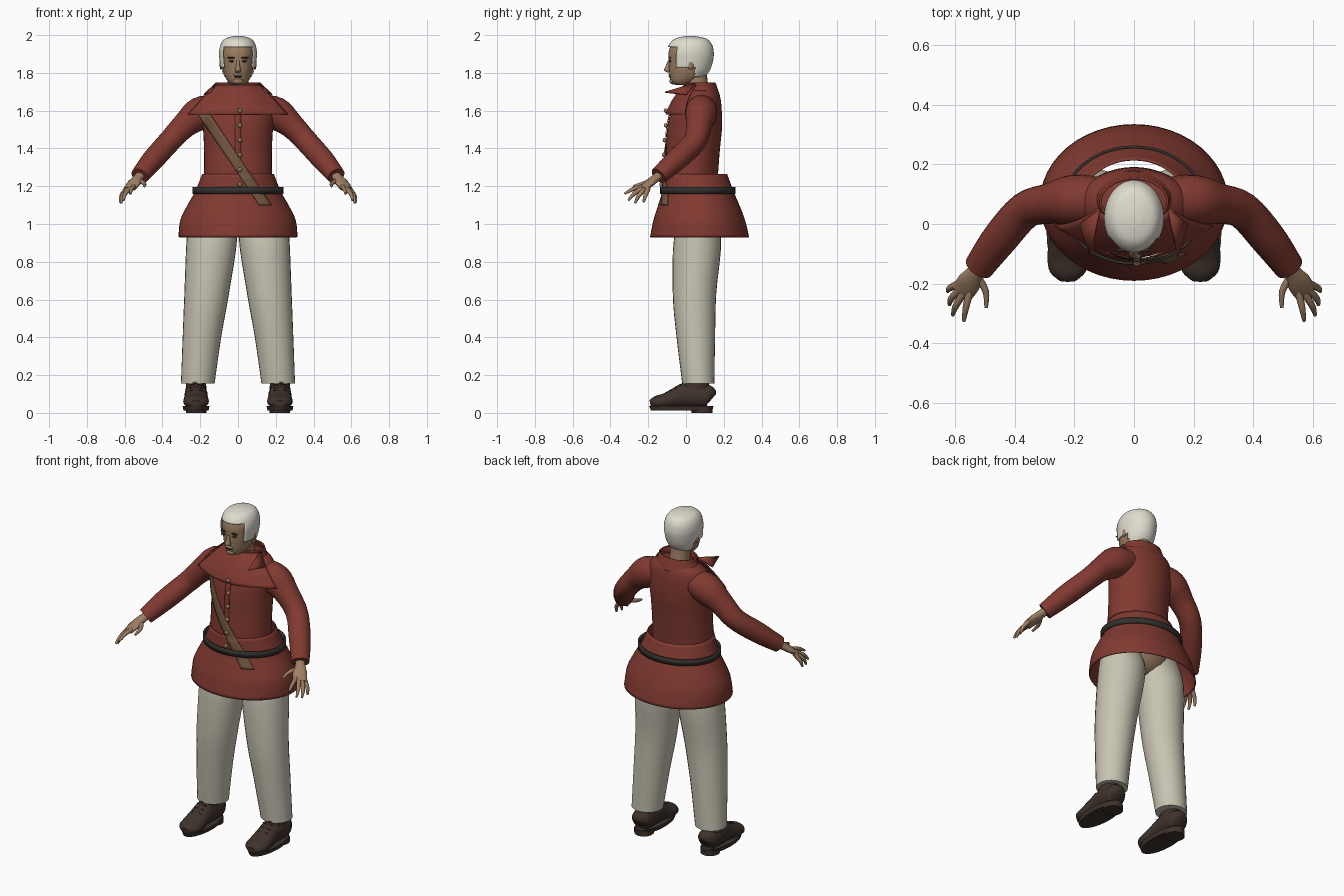
import bpy, bmesh, math
from mathutils import Vector

cube = bpy.data.objects.get("Cube")
if cube:
    bpy.data.objects.remove(cube, do_unlink=True)


def material(name, r, g, b):
    m = bpy.data.materials.new(name)
    m.use_nodes = True
    m.diffuse_color = (r, g, b, 1)
    node = m.node_tree.nodes["Principled BSDF"]
    node.inputs["Base Color"].default_value = (r, g, b, 1)
    node.inputs["Roughness"].default_value = 0.8
    return m


RED = material("red cloth", 0.22, 0.042, 0.03)
CREAM = material("cream cloth", 0.58, 0.55, 0.45)
HAIR = material("white hair", 0.74, 0.71, 0.62)
SKIN = material("skin", 0.34, 0.21, 0.125)
SHOE = material("brown leather", 0.05, 0.032, 0.024)
BELT = material("black leather", 0.033, 0.03, 0.026)
STRAP = material("strap leather", 0.17, 0.095, 0.05)
BRASS = material("dull brass", 0.28, 0.2, 0.11)
DARK = material("dark brown", 0.045, 0.028, 0.02)


def finish(name, bm, mat, thickness=0.0, angle=50):
    bmesh.ops.recalc_face_normals(bm, faces=bm.faces[:])
    mesh = bpy.data.meshes.new(name)
    bm.to_mesh(mesh)
    bm.free()
    mesh.materials.append(mat)
    ob = bpy.data.objects.new(name, mesh)
    bpy.context.collection.objects.link(ob)
    if thickness:
        mod = ob.modifiers.new("thickness", "SOLIDIFY")
        mod.thickness = thickness
        mod.offset = 0
    bpy.ops.object.select_all(action="DESELECT")
    ob.select_set(True)
    bpy.context.view_layer.objects.active = ob
    bpy.ops.object.shade_smooth_by_angle(angle=math.radians(angle))
    return ob


def resample(rows, steps):
    """Smooth curve through rows of numbers."""
    out = []
    for i in range(len(rows) - 1):
        a, b, c, d = (rows[max(0, min(len(rows) - 1, i + k))] for k in (-1, 0, 1, 2))
        for s in range(steps):
            t = s / steps
            out.append([q + t / 2 * (r - p + t * (2*p - 5*q + 4*r - w + t * (3*(q - r) + w - p)))
                        for p, q, r, w in zip(a, b, c, d)])
    return out + [list(rows[-1])]


def loft(name, rows, mat, n=24, steps=4, upright=True, caps=True, keep=None, thickness=0.0):
    """Skin ellipses given as x, y, z, width radius, depth radius."""
    bm = bmesh.new()
    rows = resample(rows, steps)
    loops = []
    for i, (x, y, z, a, b) in enumerate(rows):
        u, v = Vector((1, 0, 0)), Vector((0, 1, 0))
        if not upright:
            along = Vector(rows[min(i + 1, len(rows) - 1)][:3]) - Vector(rows[max(i - 1, 0)][:3])
            u = along.cross(Vector((0, 0, 1))).normalized()
            v = u.cross(along).normalized()
        turns = [math.tau * k / n for k in range(n)]
        loops.append([bm.verts.new(Vector((x, y, z)) + u * a * math.cos(t) + v * b * math.sin(t))
                      for t in turns])
    for lo, hi in zip(loops, loops[1:]):
        for k in range(n):
            bm.faces.new((lo[k], lo[(k + 1) % n], hi[(k + 1) % n], hi[k]))
    if caps:
        bm.faces.new(loops[0])
        bm.faces.new(loops[-1])
    if keep:
        bad = [f for f in bm.faces if not keep(f.calc_center_median())]
        bmesh.ops.delete(bm, geom=bad, context="FACES")
    return finish(name, bm, mat, thickness)


def rings(rows, cx=0.0, grow=0.0):
    """Turn z, half width, front y, back y into loft rows."""
    return [(cx, (f + b) / 2, z, w + grow, (b - f) / 2 + grow) for z, w, f, b in rows]


def blob(name, centre, size, mat):
    bm = bmesh.new()
    bmesh.ops.create_uvsphere(bm, u_segments=14, v_segments=8, radius=1)
    for v in bm.verts:
        v.co = Vector(p * s for p, s in zip(v.co, size)) + Vector(centre)
    return finish(name, bm, mat)


def sheet(name, point, nu, nv, mat, thickness):
    """Grid surface from point(u, v) with u and v from 0 to 1."""
    bm = bmesh.new()
    g = [[bm.verts.new(point(i / nu, j / nv)) for i in range(nu + 1)] for j in range(nv + 1)]
    for j in range(nv):
        for i in range(nu):
            bm.faces.new((g[j][i], g[j][i + 1], g[j + 1][i + 1], g[j + 1][i]))
    return finish(name, bm, mat, thickness)


# Coat: body, open skirt, belt and collar
TORSO = rings([(1.19, .185, -.11, .165), (1.27, .18, -.113, .17), (1.4, .18, -.105, .18),
               (1.5, .185, -.1, .19), (1.58, .195, -.085, .19), (1.65, .185, -.05, .185),
               (1.69, .155, -.015, .175), (1.715, .11, .01, .155)])
SKIRT = rings([(1.265, .187, -.118, .215), (1.17, .225, -.125, .25), (1.1, .265, -.145, .28),
               (1.02, .303, -.17, .31), (.93, .313, -.188, .332)])
loft("coat_body", TORSO, RED, n=40)
loft("coat_skirt", SKIRT, RED, n=48, caps=False, thickness=.005)
loft("belt", rings([(1.16, .237, -.132, .258), (1.195, .237, -.132, .258)]), BELT,
     n=48, steps=1, caps=False, thickness=.01)
loft("collar", rings([(1.68, .135, -.01, .175), (1.72, .115, .0, .162), (1.748, .112, -.002, .152)]),
     RED, n=32, caps=False, thickness=.008)


def front(x, z):
    """Front y of the coat at x, z."""
    rows = sorted(resample(SKIRT if z < 1.25 else TORSO, 6), key=lambda r: abs(r[2] - z))
    _, cy, _, a, b = rows[0]
    return cy - b * math.sqrt(1 - min(abs(x) / a, .92) ** 2)


# Shoulder yoke over the chest
def yoke_point(u, v):
    s = 2 * u - 1
    top = Vector((.125 * s, -.008 + .06 * s * s, 1.735))
    low = Vector((.265 * s, -.105 + .1 * s * s, 1.58))
    return top.lerp(low, v) + Vector((0, -.05 * v * (1 - v), 0))


sheet("chest_yoke", yoke_point, 24, 10, RED, .006)


# Diagonal strap
def strap_point(u, v):
    x = -.18 + .325 * v + .064 * (u - .5)
    z = 1.58 - .48 * v
    return Vector((x, front(x, z) - .007, z))


sheet("chest_strap", strap_point, 4, 40, STRAP, .006)
sheet("coat_placket", lambda u, v: Vector((.03 * (u - .5), front(0, 1.58 - .3 * v) - .004, 1.58 - .3 * v)),
      2, 16, RED, .004)
for i in range(6):
    z = 1.6 - .078 * i
    y = -.108 if i == 0 else front(0, z) - .01
    blob("coat_button", (.01, y, z), (.012, .01, .012), BRASS)

# Head, with the hair as a thin shell around it
HEAD = [(1.735, .03, -.055, .01), (1.75, .05, -.078, .05), (1.78, .068, -.086, .09),
        (1.82, .08, -.09, .118), (1.87, .087, -.092, .133), (1.91, .089, -.092, .136),
        (1.95, .081, -.078, .126), (1.978, .06, -.05, .1), (1.991, .02, .0, .045)]
loft("neck", [(0, .08, 1.66, .062, .062), (0, .06, 1.72, .056, .06), (0, .05, 1.8, .056, .06)], SKIN)
loft("head", rings(HEAD), SKIN, n=36)


def hairy(p):
    return (p.z > 1.94 or (p.y > -.05 and p.z > 1.825)
            or (p.y > .045 and p.z > 1.78) or (p.y > .07 and p.z > 1.75))


loft("hair", rings(HEAD, grow=.008), HAIR, n=60, steps=6, keep=hairy, thickness=.006)
loft("nose", [(0, -.088, 1.865, .008, .008), (0, -.094, 1.84, .01, .012),
              (0, -.098, 1.815, .016, .018), (0, -.092, 1.803, .012, .008)], SKIN, n=12)
blob("moustache", (0, -.086, 1.791), (.028, .008, .005), HAIR)
blob("lips", (0, -.083, 1.78), (.022, .009, .005), DARK)
blob("chin", (0, -.07, 1.757), (.028, .018, .018), SKIN)

# Hips under the skirt
blob("hips", (0, .06, 1.06), (.17, .11, .12), SKIN)

for side, tag in ((1, "left"), (-1, "right")):
    def flip(rows):
        return [(r[0] * side, *r[1:]) for r in rows]

    # Face details
    blob(tag + "_eye", (.034 * side, -.084, 1.862), (.014, .007, .006), DARK)
    blob(tag + "_brow", (.036 * side, -.087, 1.88), (.022, .007, .005), DARK)
    blob(tag + "_ear", (.09 * side, .025, 1.845), (.008, .016, .028), SKIN)

    # Collar point sticking forward
    bm = bmesh.new()
    bm.faces.new([bm.verts.new((x * side, y, z)) for x, y, z in
                  ((.115, .05, 1.745), (.145, -.11, 1.698), (.18, .0, 1.685))])
    finish(tag + "_collar_point", bm, RED, .008)

    # Sleeve
    loft(tag + "_sleeve", flip([(.1, .08, 1.615, .075, .07), (.2, .08, 1.585, .085, .088),
                                (.285, .068, 1.52, .068, .068), (.365, .045, 1.435, .062, .06),
                                (.45, -.05, 1.34, .06, .058), (.52, -.145, 1.255, .05, .046)]),
         RED, upright=False)

    # Hand
    loft(tag + "_palm", flip([(.5, -.12, 1.275, .028, .022), (.53, -.16, 1.243, .028, .022),
                              (.552, -.195, 1.215, .04, .02), (.575, -.23, 1.185, .038, .013)]),
         SKIN, n=14, upright=False)
    fingers = {"thumb": ((.525, -.175, 1.23), (.497, -.225, 1.215), (.495, -.28, 1.2)),
               "index": ((.55, -.225, 1.2), (.563, -.28, 1.185), (.57, -.325, 1.16)),
               "middle": ((.57, -.23, 1.19), (.597, -.275, 1.16), (.607, -.305, 1.125)),
               "ring": ((.583, -.218, 1.185), (.612, -.25, 1.15), (.618, -.27, 1.11)),
               "little": ((.588, -.2, 1.19), (.617, -.215, 1.15), (.624, -.225, 1.115))}
    for name, pts in fingers.items():
        rows = [(*p, r, r) for p, r in zip(pts, (.013, .011, .006))]
        loft(tag + "_" + name + "_finger", flip(rows), SKIN, n=10, upright=False)

    # Trouser leg
    legs = [(1.1, .14, .115, .0, .12), (.93, .138, .134, -.063, .185), (.63, .166, .118, -.07, .16),
            (.4, .191, .102, -.05, .154), (.155, .213, .089, -.02, .15)]
    loft(tag + "_trouser", [(c * side, (f + b) / 2, z, w, (b - f) / 2) for z, c, w, f, b in legs],
         CREAM, n=28)

    # Shoe: upper, ankle, laces, sole and heel
    x = .222
    upper = [(.138, .075, .03, .03), (.12, .085, .055, .06), (.06, .09, .062, .065),
             (0, .092, .06, .068), (-.05, .08, .062, .055), (-.11, .062, .068, .042),
             (-.16, .055, .06, .034), (-.19, .05, .028, .018)]
    loft(tag + "_shoe", flip([(x, y, z, w, h) for y, z, w, h in upper]), SHOE, n=20, upright=False)
    loft(tag + "_shoe_ankle", flip(rings([(.08, .058, -.03, .13), (.17, .052, -.02, .12)], x)), SHOE)
    loft(tag + "_shoe_sole", flip(rings([(.012, .066, -.185, .14), (.036, .071, -.195, .145)], x)),
         SHOE, n=28, steps=1)
    loft(tag + "_shoe_heel", flip(rings([(0, .054, .03, .14), (.03, .056, .02, .14)], x)), SHOE, steps=1)
    for k in range(3):
        blob(tag + "_shoe_lace", (x * side, -.03 - .025 * k, .148 - .015 * k), (.036, .006, .006), DARK)
